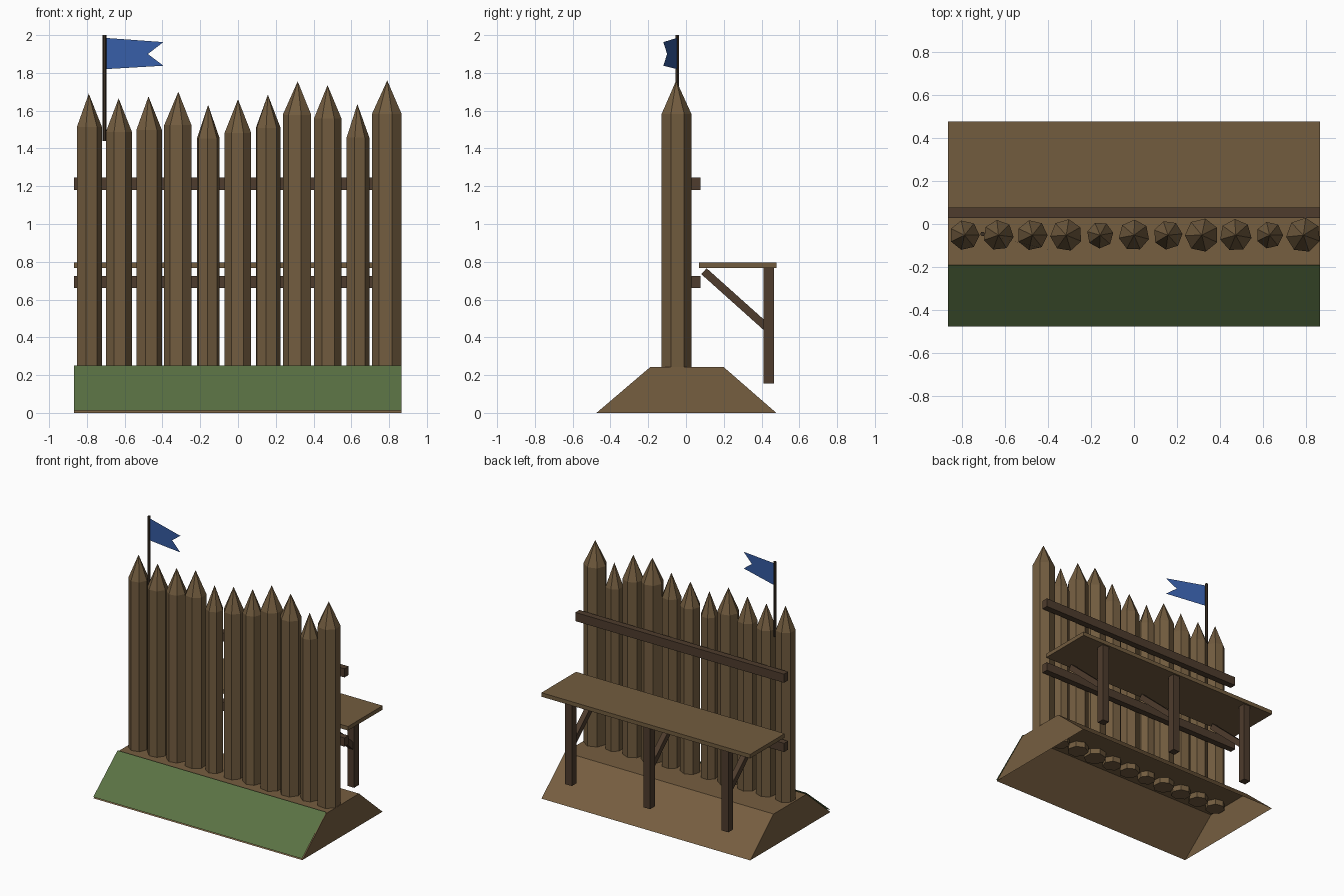
import bpy, math
from mathutils import Vector

cube = bpy.data.objects.get("Cube")
if cube:
    bpy.data.objects.remove(cube)


def material(name, rgb):
    lin = [((c / 255 + 0.055) / 1.055) ** 2.4 for c in rgb] + [1]
    m = bpy.data.materials.new(name)
    m.use_nodes = True
    m.diffuse_color = lin
    bsdf = next(n for n in m.node_tree.nodes if n.type == 'BSDF_PRINCIPLED')
    bsdf.inputs["Base Color"].default_value = lin
    return m


earth = material("earth brown", (118, 94, 64))
wood = material("log brown", (114, 92, 63))
dark_wood = material("dark timber", (78, 60, 45))
pole_wood = material("pole brown", (58, 47, 36))
grass = material("grass green", (90, 114, 68))
cloth = material("flag blue", (54, 93, 166))


def build(name, verts, faces, mat):
    mesh = bpy.data.meshes.new(name)
    mesh.from_pydata(verts, [], faces)
    mesh.materials.append(mat)
    mesh.update()
    obj = bpy.data.objects.new(name, mesh)
    bpy.context.collection.objects.link(obj)
    return obj


def box(name, lo, hi, mat, tilt=0):
    """Box between two corners, tilted about its centre around x."""
    lo, hi = Vector(lo), Vector(hi)
    h = (hi - lo) / 2
    verts = [(x * h.x, y * h.y, z * h.z) for x in (-1, 1) for y in (-1, 1) for z in (-1, 1)]
    faces = [(0, 1, 3, 2), (4, 6, 7, 5), (0, 4, 5, 1), (2, 3, 7, 6), (0, 2, 6, 4), (1, 5, 7, 3)]
    obj = build(name, verts, faces, mat)
    obj.location = (lo + hi) / 2
    obj.rotation_euler.x = tilt
    return obj


def log(name, x, y, radius, bottom, shoulder, tip, sides, phase, mat):
    """Prism with a pointed top."""
    ring = [(x + radius * math.cos(a), y + radius * math.sin(a))
            for a in (phase + math.tau * k / sides for k in range(sides))]
    verts = [(*p, bottom) for p in ring] + [(*p, shoulder) for p in ring] + [(x, y, tip)]
    faces = [tuple(reversed(range(sides)))]
    for k in range(sides):
        n = (k + 1) % sides
        faces += [(k, n, n + sides, k + sides), (k + sides, n + sides, 2 * sides)]
    return build(name, verts, faces, mat)


LEFT, RIGHT = -0.868, 0.866

# Earth bank: trapezoid section, hollow below
section = [(-0.474, 0), (-0.19, 0.242), (0.2, 0.242), (0.478, 0)]
build("earth_bank", [(x, y, z) for x in (LEFT, RIGHT) for y, z in section],
      [(0, 1, 5, 4), (1, 2, 6, 5), (2, 3, 7, 6), (3, 2, 1, 0), (4, 5, 6, 7)], earth)

# Turf sheet on the front slope
build("turf", [(LEFT, -0.478, 0.012), (RIGHT, -0.478, 0.012),
               (RIGHT, -0.19, 0.252), (LEFT, -0.19, 0.252)], [(0, 1, 2, 3)], grass)

# Palisade: radius, tip height, turn in degrees
logs = [(.07, 1.69, 0), (.071, 1.665, -7), (.071, 1.675, 0), (.075, 1.7, -22),
        (.062, 1.63, 10), (.072, 1.66, -15), (.068, 1.685, 5), (.079, 1.755, -25),
        (.075, 1.735, -10), (.063, 1.635, 0), (.081, 1.76, -20)]
for i, (radius, tip, turn) in enumerate(logs):
    log(f"palisade_log_{i + 1}", -0.79 + 0.158 * i, -0.052, radius, 0.2, tip - 0.177, tip,
        7, math.radians(turn), wood)

# Rails behind the logs
for name, z in (("lower_rail", 0.66), ("upper_rail", 1.18)):
    box(name, (LEFT, 0.028, z), (RIGHT, 0.076, z + 0.065), dark_wood)

# Walkway with posts and braces
box("walkway", (LEFT, 0.068, 0.766), (RIGHT, 0.479, 0.796), wood)
start, end = Vector((0, 0.095, 0.75)), Vector((0, 0.43, 0.45))
mid, half = (start + end) / 2, (end - start).length / 2
for side, x in (("right", -0.65), ("middle", 0), ("left", 0.65)):
    box(f"{side}_post", (x - 0.028, 0.41, 0.155), (x + 0.028, 0.466, 0.766), dark_wood)
    box(f"{side}_brace", (x - 0.02, mid.y - half, mid.z - 0.021),
        (x + 0.02, mid.y + half, mid.z + 0.021), dark_wood,
        math.atan2(end.z - start.z, end.y - start.y))

# Flagpole and swallow-tailed flag
log("flagpole", -0.706, -0.046, 0.011, 1.44, 2.0, 2.0, 6, 0, pole_wood)
build("flag", [(-0.7, -0.048, 1.985), (-0.7, -0.048, 1.82), (-0.395, -0.12, 1.838),
               (-0.477, -0.1, 1.9), (-0.395, -0.12, 1.963)], [(0, 1, 2, 3, 4)], cloth)
